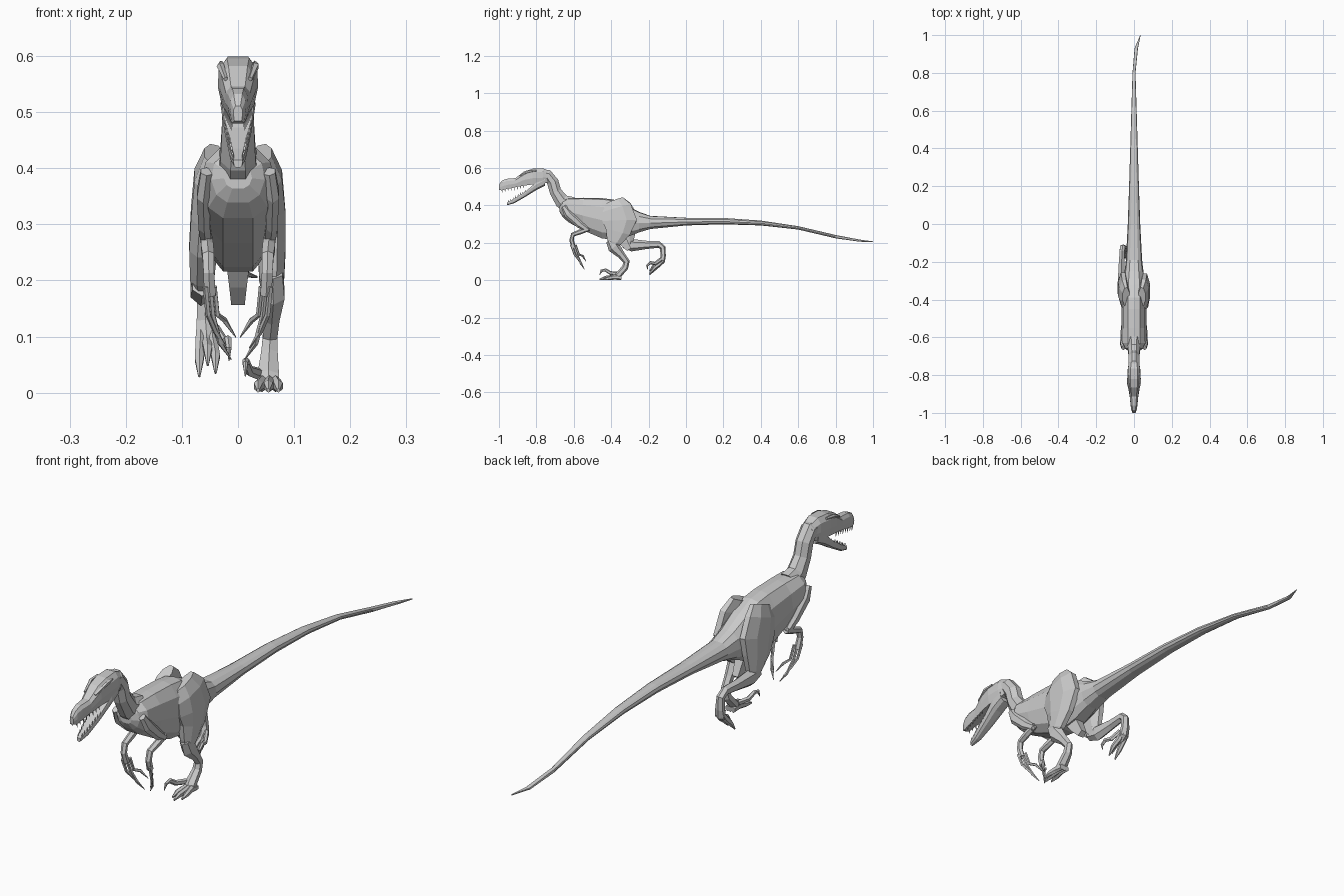
import bpy, bmesh, math
from mathutils import Vector


def skin(name, rings):
    """Bridge a list of equal-length point rings and cap both ends."""
    bm = bmesh.new()
    vr = [[bm.verts.new(p) for p in r] for r in rings]
    n = len(vr[0])
    for a, b in zip(vr, vr[1:]):
        for i in range(n):
            j = (i + 1) % n
            bm.faces.new((a[i], a[j], b[j], b[i]))
    bm.faces.new(vr[0])
    bm.faces.new(vr[-1])
    bmesh.ops.recalc_face_normals(bm, faces=bm.faces[:])
    me = bpy.data.meshes.new(name)
    bm.to_mesh(me)
    bm.free()
    ob = bpy.data.objects.new(name, me)
    bpy.context.collection.objects.link(ob)
    return ob


def hull(name, stations, profile):
    """Loft along y; station = (y, top z, bottom z, half width, centre x)."""
    rings = []
    for y, top, bot, w, cx in stations:
        half = [(px * w, bot + t * (top - bot)) for px, t in profile]
        pts = half + [(-x, z) for x, z in reversed(half) if x > 1e-6]
        rings.append([(cx + x, y, z) for x, z in pts])
    return skin(name, rings)


def limb(name, path, n=6):
    """Tube through (x, y, z, side radius, front-back radius)."""
    P = [Vector(p[:3]) for p in path]
    rings = []
    for i, p in enumerate(path):
        t = (P[min(i + 1, len(P) - 1)] - P[max(i - 1, 0)]).normalized()
        s = Vector((1, 0, 0))
        s = (s - t * s.dot(t)).normalized()
        u = t.cross(s)
        rings.append([P[i] + s * p[3] * math.cos(a) + u * p[4] * math.sin(a)
                      for a in [2 * math.pi * (k + .5) / n for k in range(n)]])
    return skin(name, rings)


BODY = [(0, 1), (.5, .97), (.88, .78), (1, .45), (.8, .15), (.4, 0)]
HEAD = [(.55, 1), (.95, .78), (1, .4), (.8, 0)]

# Torso
hull("torso", [
    (-.675, .405, .365, .025, 0), (-.66, .43, .34, .048, 0),
    (-.63, .44, .312, .066, 0), (-.55, .442, .268, .066, 0),
    (-.45, .44, .225, .066, 0), (-.39, .433, .217, .066, 0),
    (-.32, .402, .23, .06, 0), (-.25, .366, .257, .05, 0),
    (-.19, .345, .275, .043, 0)], BODY)

# Tail with bent blade tip
hull("tail", [
    (-.19, .345, .275, .043, 0), (0, .335, .294, .033, 0),
    (.2, .334, .30, .026, 0), (.4, .32, .294, .02, 0),
    (.6, .29, .272, .014, 0), (.8, .243, .225, .008, 0),
    (.93, .218, .207, .009, .012), (1, .209, .205, .001, .034)], BODY)

# Pelvic spur under the belly
limb("pelvis_spur", [(0, -.36, .25, .03, .04), (0, -.33, .20, .022, .03),
                     (0, -.305, .165, .017, .018)], 4)

# Neck
limb("neck", [
    (0, -.62, .40, .04, .055), (0, -.665, .425, .034, .042),
    (0, -.698, .475, .031, .034), (0, -.712, .525, .031, .034),
    (0, -.738, .56, .031, .034), (0, -.79, .557, .033, .036)], 8)

# Skull and upper jaw
hull("skull", [
    (-.725, .583, .53, .025, 0), (-.765, .60, .515, .033, 0),
    (-.82, .597, .513, .036, 0), (-.865, .583, .507, .031, 0),
    (-.912, .547, .498, .023, 0), (-.96, .543, .488, .018, 0),
    (-.985, .533, .481, .014, 0), (-1, .512, .485, .008, 0)], HEAD)

# Lower jaw
hull("lower_jaw", [
    (-.755, .55, .505, .03, 0), (-.80, .525, .483, .031, 0),
    (-.86, .474, .446, .024, 0), (-.92, .436, .412, .016, 0),
    (-.957, .416, .402, .008, 0)],
    [(.95, 1), (1, .7), (.85, .2), (.4, 0)])

for sx, side in ((1, "right"), (-1, "left")):
    # Brow ridge
    limb("brow_" + side, [(sx * .03, -.80, .588, .004, .005),
                          (sx * .031, -.84, .583, .007, .007),
                          (sx * .022, -.89, .56, .004, .004)], 5)
    # Teeth
    for k in range(8):
        f = k / 7
        y, z, x = -.87 - .115 * f, .508 - .024 * f, sx * (.024 - .013 * f)
        limb("upper_tooth_" + side, [(x, y, z, .002, .004),
                                     (x, y + .004, z - .016, .0003, .0003)], 4)
        y, z, x = -.86 - .09 * f, .472 - .055 * f, sx * (.022 - .014 * f)
        limb("lower_tooth_" + side, [(x, y, z, .002, .004),
                                     (x, y + .002, z + .015, .0003, .0003)], 4)

    # Arm: shoulder to elbow, then forearm and wrist
    limb("upper_arm_" + side, [
        (sx * .056, -.655, .395, .012, .014), (sx * .062, -.63, .355, .013, .024),
        (sx * .06, -.57, .30, .012, .02), (sx * .056, -.525, .268, .011, .013)])
    limb("forearm_" + side, [
        (sx * .056, -.52, .276, .011, .012), (sx * .055, -.565, .26, .013, .014),
        (sx * .053, -.605, .245, .012, .012), (sx * .052, -.612, .215, .011, .012),
        (sx * .05, -.60, .175, .012, .012)])
    # Three clawed fingers
    for dy, dx, end in ((-.008, .008, .08), (.004, 0, .06), (.014, -.008, .10)):
        limb("finger_" + side, [
            (sx * (.05 + dx), -.605 + dy, .19, .005, .007),
            (sx * (.045 + dx), -.588 + dy, .14, .005, .006),
            (sx * (.032 + dx), -.565 + dy, end + .03, .005, .006),
            (sx * (.012 + dx), -.548 + dy, end, .001, .001)], 5)

# Standing leg
limb("right_thigh", [
    (.042, -.385, .425, .02, .055), (.052, -.37, .385, .029, .085),
    (.058, -.355, .32, .029, .10), (.06, -.365, .26, .027, .072),
    (.06, -.385, .205, .024, .042), (.06, -.395, .18, .018, .02)], 8)
limb("right_shin", [
    (.062, -.405, .215, .02, .024), (.063, -.385, .178, .023, .034),
    (.06, -.345, .135, .016, .02), (.057, -.318, .10, .015, .018),
    (.056, -.325, .07, .017, .017), (.054, -.36, .03, .022, .017),
    (.054, -.375, .014, .022, .012)])
for x0, x1, tip in ((.043, .036, -.445), (.056, .054, -.462), (.067, .072, -.44)):
    limb("right_toe", [(x0, -.345, .014, .009, .012), (x0, -.38, .018, .010, .014),
                       (x1, tip + .03, .013, .009, .011),
                       (x1, tip, .005, .003, .004)])
limb("right_sickle_claw", [
    (.036, -.365, .035, .008, .011), (.02, -.405, .04, .008, .01),
    (.014, -.43, .056, .007, .009), (.013, -.452, .052, .005, .007),
    (.013, -.462, .03, .001, .001)])

# Raised leg
limb("left_thigh", [
    (-.042, -.385, .425, .02, .055), (-.052, -.37, .385, .028, .085),
    (-.058, -.345, .32, .028, .10), (-.062, -.335, .26, .027, .078),
    (-.064, -.315, .205, .023, .042), (-.064, -.305, .18, .016, .02)], 8)
limb("left_shin", [
    (-.064, -.335, .195, .02, .022), (-.066, -.29, .188, .022, .033),
    (-.066, -.21, .19, .017, .022), (-.063, -.145, .192, .015, .018),
    (-.06, -.124, .175, .015, .016), (-.058, -.122, .13, .018, .014),
    (-.056, -.128, .10, .021, .015), (-.056, -.14, .088, .02, .01)])
for x0, x1, tip in ((-.045, -.04, .036), (-.056, -.054, .05), (-.067, -.069, .03)):
    limb("left_toe", [(x0, -.125, .11, .009, .011), (x0, -.14, .09, .010, .013),
                      (x1, -.17, tip + .03, .009, .010),
                      (x1, -.195, tip, .002, .003)])
limb("left_sickle_claw", [
    (-.04, -.13, .115, .008, .011), (-.024, -.165, .09, .008, .010),
    (-.018, -.19, .095, .007, .009), (-.016, -.208, .08, .005, .006),
    (-.016, -.205, .058, .001, .001)])

# Rest the lowest point on the ground
low = min(v.co.z for o in bpy.data.objects for v in o.data.vertices)
for o in bpy.data.objects:
    for v in o.data.vertices:
        v.co.z -= low
